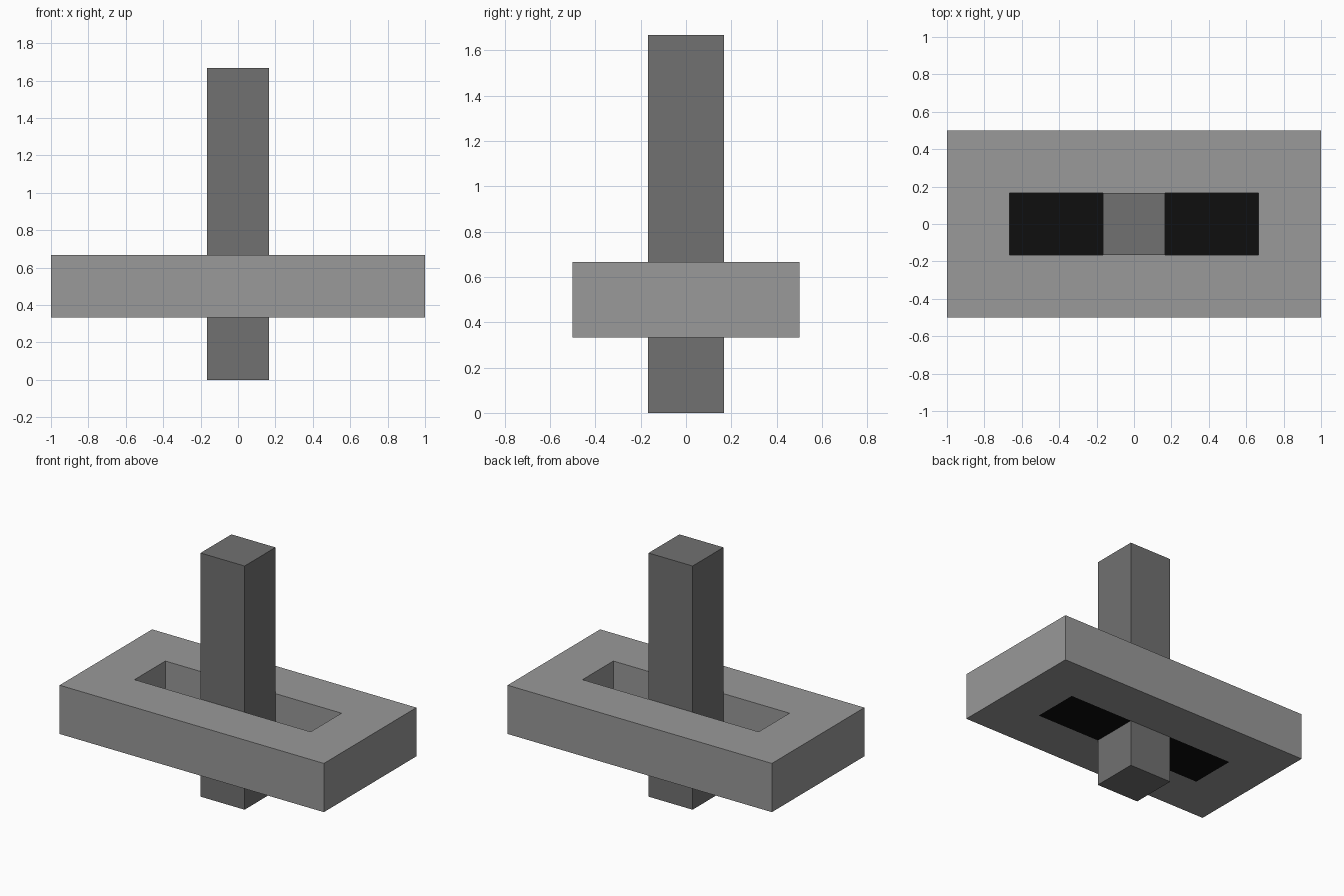
import bpy, bmesh

if "Cube" in bpy.data.objects:
    bpy.data.objects.remove(bpy.data.objects["Cube"])

T = 1 / 3  # base module of the model


def material(name, v):
    m = bpy.data.materials.new(name)
    m.diffuse_color = (v, v, v, 1)
    m.use_nodes = True
    m.node_tree.nodes["Principled BSDF"].inputs["Base Color"].default_value = m.diffuse_color
    return m


light_grey = material("light_grey", 0.319)
dark_grey = material("dark_grey", 0.165)
black = material("black", 0.0045)


def finish(name, bm, mat):
    bmesh.ops.recalc_face_normals(bm, faces=bm.faces)
    me = bpy.data.meshes.new(name)
    bm.to_mesh(me)
    bm.free()
    me.materials.append(mat)
    ob = bpy.data.objects.new(name, me)
    bpy.context.collection.objects.link(ob)
    return ob


def box(name, x0, x1, y, z0, z1, mat):
    bm = bmesh.new()
    bmesh.ops.create_cube(bm, size=1)
    for v in bm.verts:
        v.co = ((x0 + x1) / 2 + v.co.x * (x1 - x0), v.co.y * 2 * y,
                (z0 + z1) / 2 + v.co.z * (z1 - z0))
    return finish(name, bm, mat)


def slotted_slab(name, outer, inner, z0, z1, mat):
    bm = bmesh.new()
    corners = ((-1, -1), (1, -1), (1, 1), (-1, 1))
    # rings in order around the section: outer low, outer high, inner high, inner low
    rings = [[bm.verts.new((sx * hx, sy * hy, z)) for sx, sy in corners]
             for (hx, hy), z in ((outer, z0), (outer, z1), (inner, z1), (inner, z0))]
    for r in range(4):
        a, b = rings[r], rings[(r + 1) % 4]
        for i in range(4):
            j = (i + 1) % 4
            bm.faces.new((a[i], a[j], b[j], b[i]))
    return finish(name, bm, mat)


# Wide slab with a long slot through it
slotted_slab("slotted_slab", (1, 0.5), (2 * T, T / 2), T, 2 * T, light_grey)

# Upright square post through the middle of the slot
box("post", -T / 2, T / 2, T / 2, 0, 5 * T, dark_grey)

# Black floors closing the slot on each side of the post, flush with the underside
box("left_slot_floor", -2 * T, -T / 2, T / 2, T, T + 0.004, black)
box("right_slot_floor", T / 2, 2 * T, T / 2, T, T + 0.004, black)
